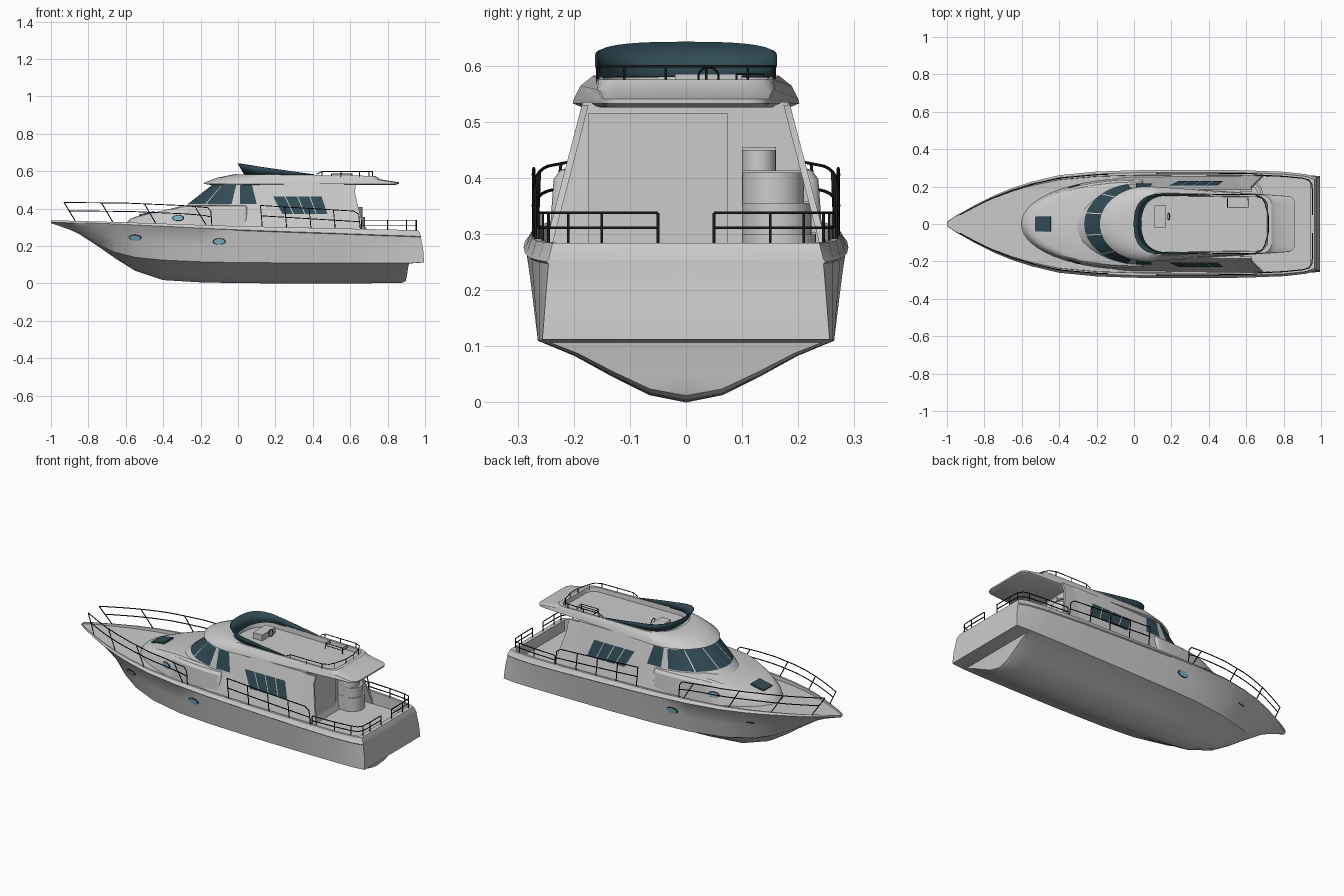
import bpy, bmesh
from math import sin, cos, pi, radians, sqrt
from mathutils import Vector

if "Cube" in bpy.data.objects:
    bpy.data.objects.remove(bpy.data.objects["Cube"])


def mat(name, *rgb):
    m = bpy.data.materials.new(name)
    m.diffuse_color = (*rgb, 1)
    m.use_nodes = True
    m.node_tree.nodes["Principled BSDF"].inputs["Base Color"].default_value = m.diffuse_color
    return m


GLASS = mat("dark_glass", .03, .07, .09)
BLUE = mat("blue_glass", .2, .45, .6)
BLACK = mat("black_metal", .01, .01, .01)


def loft(name, rings, closed=True, caps=True, material=None):
    bm = bmesh.new()
    vs = [[bm.verts.new(p) for p in r] for r in rings]
    n = len(rings[0])
    for a, b in zip(vs, vs[1:]):
        for j in range(n if closed else n - 1):
            k = (j + 1) % n
            bm.faces.new((a[j], a[k], b[k], b[j]))
    if closed and caps:
        bm.faces.new(vs[0])
        bm.faces.new(vs[-1])
    bmesh.ops.remove_doubles(bm, verts=bm.verts, dist=1e-5)
    bmesh.ops.recalc_face_normals(bm, faces=bm.faces)
    me = bpy.data.meshes.new(name)
    bm.to_mesh(me)
    bm.free()
    ob = bpy.data.objects.new(name, me)
    bpy.context.collection.objects.link(ob)
    if material:
        me.materials.append(material)
    return ob


def tubes(name, paths, r=.0027):
    cu = bpy.data.curves.new(name, 'CURVE')
    cu.dimensions = '3D'
    cu.bevel_depth, cu.bevel_resolution, cu.use_fill_caps = r, 1, True
    for p in paths:
        s = cu.splines.new('POLY')
        s.points.add(len(p) - 1)
        for q, c in zip(s.points, p):
            q.co = (*c, 1)
    cu.materials.append(BLACK)
    bpy.context.collection.objects.link(bpy.data.objects.new(name, cu))


def box(name, c, size, material=None):
    bpy.ops.mesh.primitive_cube_add(size=1, location=c)
    ob = bpy.context.object
    ob.name, ob.scale = name, size
    if material:
        ob.data.materials.append(material)
    return ob


def interp(x, pts):
    for (a, u), (b, v) in zip(pts, pts[1:]):
        if x <= b:
            return u + (v - u) * max(0, x - a) / (b - a)
    return pts[-1][1]


def outline(z, xf, xb, w, wb, L, r=.02, e=1.0):
    """Plan outline: rounded nose, tapering sides, rounded aft corners; z may depend on x."""
    half = [(xf + L * (1 - cos(a) ** e), w * sin(a) ** e) for a in [i * pi / 2 / 14 for i in range(14)]]
    half.append((xf + L, w))
    half += [(xb - r + r * sin(a), wb - r + r * cos(a)) for a in [i * pi / 8 for i in range(5)]]
    pts = half + [(x, -y) for x, y in half[:0:-1]]
    return [(x, y, z(x) if callable(z) else z) for x, y in pts]


# Hull: stations of x, keel z, chine y, chine z, rub-rail y, rub-rail z
ST = [(-1, .322, .004, .325, .012, .331), (-.95, .305, .010, .312, .045, .330),
      (-.9, .288, .018, .297, .072, .328), (-.85, .265, .028, .275, .1, .326),
      (-.75, .20, .05, .212, .15, .322), (-.65, .13, .105, .165, .19, .318),
      (-.55, .068, .155, .14, .222, .313), (-.4, .018, .208, .125, .257, .306),
      (-.2, .006, .243, .116, .276, .296), (0, .002, .255, .112, .283, .287),
      (.3, 0, .262, .11, .285, .276), (.57, 0, .264, .11, .283, .267),
      (.585, 0, .264, .11, .283, .266), (.8, .002, .264, .11, .275, .258),
      (.92, .004, .262, .11, .262, .254), (.99, .012, .256, .112, .245, .251)]


def bulwark_y(x):
    return interp(x, [(s[0], s[4] * .97) for s in ST])


def bulwark_z(x):
    return interp(x, [(s[0], s[5]) for s in ST]) + .006 + .0135 * (x + 1)


def station(x, zk, yc, zc, yr, zr):
    last = x > .95
    zb, yb = bulwark_z(x), bulwark_y(x)
    zd = .22 if x > .58 else zb - min(.03, .01 + .02 * (x + 1))
    row = []
    for f, g in [(0, 0), (.25, .12), (.5, .42), (.75, .75), (.95, .95)]:
        xx = .895 + .02 * f if last else (.88 if x > .9 else x)
        row.append((xx, yc * f, zk + (zc - zk) * g))
    row.append((.995 if last else x, yc, zc))
    row.append((.99 if last else x, yc * .5 + yr * .5, (zc + zr) / 2))
    xt = .978 if last else x
    row += [(xt, yr, zr - .004), (xt, yr * 1.015, zr), (xt, yr, zr + .004)]
    xi = .94 if last else x
    row += [(.965 if last else x, yb, zb), (xi, yb * .95, zb), (xi, yb * .945, zd), (xi, 0, zd)]
    return row


rows = [station(*s) for s in ST]
flat = lambda r: [(x, 0, z) for x, y, z in r]
hull = loft("hull", [flat(rows[0])] + rows + [flat(rows[-1])], closed=False)
hull.modifiers.new("mirror", 'MIRROR').use_axis = (False, True, False)

# Forward trunk cabin
top = lambda d: (lambda x: min(.42, .355 + (x + .56) * .225) - d)
trunk = loft("trunk_cabin", [outline(.27, -.62, .05, .245, .245, .62),
                             outline(top(.022), -.595, .05, .236, .236, .6),
                             outline(top(.006), -.575, .05, .224, .224, .58),
                             outline(top(0), -.545, .05, .205, .205, .55)])


# Deckhouse
def hw(z):
    return .187 + (.525 - z) * .26


def hx(z):
    return -.27 + (z - .42) * 1.27


house = loft("deckhouse", [outline(z, hx(z), .57, hw(z), hw(z), .02 - hx(z), .01) for z in (.22, .3, .42, .535)])


def pane(name, s, bottom, topx, z0, z1):
    """Flat side pane given x ranges at its bottom and top edges."""
    loft(name, [[(x, s * (hw(z) + .003), z) for x in xs] for z, xs in ((z0, bottom), (z1, topx))],
         closed=False, material=GLASS)


for i in range(5):  # wraparound windscreen
    a0, a1 = radians(-80 + 32 * i + .8), radians(-48 + 32 * i - .8)
    rings = []
    for z in (.426, .527):
        L = .02 - hx(z)
        rings.append([(hx(z) + L * (1 - cos(a)) - .004 * cos(a), (hw(z) + .003) * sin(a), z)
                      for a in [a0 + (a1 - a0) * k / 6 for k in range(7)]])
    loft("windscreen_pane", rings, closed=False, material=GLASS)

for s in (-1, 1):
    pane("wheelhouse_window", s, (.01, .1), (.01, .075), .424, .527)
    for k in range(4):  # saloon window panes
        f0, f1 = k / 4 + .01, (k + 1) / 4 - .01
        pane("saloon_window", s, (.235 + .245 * f0, .235 + .245 * f1),
             (.185 + .265 * f0, .185 + .265 * f1), .372, .465)
    # Curved aft wing of the deckhouse side
    loft("aft_wing", [[(.55, s * hw(z), z), (xe, s * hw(z), z), (xe, s * (hw(z) - .012), z),
                       (.55, s * (hw(z) - .012), z)]
                      for z, xe in ((.22, .69), (.29, .675), (.36, .655), (.44, .635), (.49, .625), (.53, .63))])

# Roof with overhang and recessed flybridge floor
tilt = lambda z: (lambda x: z - .012 * max(0, x))
loft("roof", [outline(.526, -.14, .84, .185, .14, .2, .03), outline(.533, -.185, .86, .202, .15, .26, .04),
              outline(lambda x: .541, -.175, .86, .2, .15, .25, .04),
              outline(tilt(.566), -.11, .76, .188, .158, .23, .05),
              outline(tilt(.584), -.02, .735, .166, .156, .18, .05, .8),
              outline(tilt(.584), .02, .715, .152, .145, .15, .05, .8),
              outline(.552, .025, .71, .15, .143, .15, .05, .8)])


# Flybridge wind deflector
def screen(xf, w, zf):
    side = [(xf + .15 * (1 - cos(a) ** .8), w * sin(a) ** .8) for a in [i * pi / 20 for i in range(10)]]
    side += [(xf + .15, w), (.28, w), (.41, .156)]
    pts = [(x, -y) for x, y in side[:0:-1]] + side
    return [(x, y, zf(x)) for x, y in pts]


sc = loft("flybridge_screen", [screen(.035, .156, tilt(.58)), screen(-.002, .162, lambda x: .64 - .058 * x / .41)],
          closed=False, material=GLASS)
sc.modifiers.new("thickness", 'SOLIDIFY').thickness = .005

# Flybridge helm
box("helm_console", (.14, .04, .568), (.06, .12, .035))
bpy.ops.mesh.primitive_torus_add(major_radius=.018, minor_radius=.002, location=(.185, .04, .58),
                                 rotation=(0, radians(75), 0), major_segments=24, minor_segments=6)
bpy.context.object.name = "steering_wheel"
bpy.context.object.data.materials.append(BLACK)
tubes("stair_guard", [[(.5, .14, z), (.5, .09, z), (.61, .09, z), (.61, .14, z)] for z in (.572, .585)]
      + [[(x, .09, .552), (x, .09, .585)] for x in (.5, .61)], .002)

# Cockpit stairs to the flybridge
for r, z in ((.066, .3), (.062, .355), (.055, .41), (.03, .452)):
    bpy.ops.mesh.primitive_cylinder_add(vertices=32, radius=r, depth=z - .22, location=(.555 + r, .1 + r, (z + .22) / 2))
    bpy.context.object.name = "stair_step"
    box("stair_tread", (.59, .1 + r, z), (.06, 2 * r, .006))
box("cabin_door", (.572, -.05, .37), (.006, .25, .29))


# Guard rails
def edge(x, s, z):
    return (x, s * (bulwark_y(x) - .004), z)


bow, side, stern, fly = [], [], [], []
bz = lambda x: interp(x, [(-.93, .433), (-.6, .43), (-.3, .417), (-.16, .405)])
sz = lambda x: .417 - .06 * (x - .12)
for s in (-1, 1):
    xs = [-.93 + .77 * i / 16 for i in range(17)]
    bow.append([edge(x, s, bz(x)) for x in xs] + [edge(-.145, s, .385), edge(-.14, s, bulwark_z(-.14))])
    bow.append([edge(x + .025, s, bz(x) - .045) for x in xs[:-1]] + [edge(-.14, s, .355)])
    for x in (-.93, -.73, -.5, -.23):
        bow.append([edge(x, s, bz(x)), edge(x + .06, s, bulwark_z(x + .06))])
    xs = [.12 + .5 * i / 8 for i in range(9)]
    side.append([edge(x, s, sz(x)) for x in xs] + [edge(.645, s, .37), edge(.655, s, .285)])
    side.append([edge(x, s, sz(x) - .055) for x in xs] + [edge(.65, s, .33)])
    for x in (.12, .25, .38, .51):
        side.append([edge(x, s, sz(x)), edge(x + .01, s, bulwark_z(x))])
    loop = [(.66, .262), (.8, .255), (.9, .245), (.935, .235), (.952, .21), (.955, .15), (.955, .05)]
    for z in (.338, .311):
        stern.append([(x, s * y, z) for x, y in loop])
    stern += [[(x, s * y, .278), (x, s * y, .338)] for x, y in loop if x != .935]
    fly += [[(x, s * y, .566), (x, s * y, .599)] for x, y in
            ((.45, .158), (.55, .158), (.65, .156), (.7, .11), (.72, .036))]
arc = [(.42, .157), (.45, .158), (.55, .158), (.65, .156), (.685, .14), (.7, .11), (.72, .036)]
arc += [(x, -y) for x, y in arc[::-1]]
fly.append([(x, y, .584 if x == .42 else .599) for x, y in arc])
tubes("bow_rail", bow)
tubes("side_rail", side)
tubes("stern_rail", stern)
tubes("flybridge_rail", fly, .0023)

# Portholes seated on the hull and trunk surfaces
bpy.context.view_layer.update()


def porthole(ob, x, z, s, sx=.03, sz=.015):
    hit, p, n, _ = ob.ray_cast(Vector((x, s, z)), Vector((0, -s, 0)))
    if not hit:
        return
    if n.y * s < 0:
        n = -n
    rot = n.to_track_quat('Z', 'Y').to_euler()
    bpy.ops.mesh.primitive_cylinder_add(vertices=32, radius=1, depth=1, location=p, rotation=rot)
    o = bpy.context.object
    o.name, o.scale = "porthole_glass", (sx, sz, .009)
    o.data.materials.append(BLUE)
    bpy.ops.mesh.primitive_torus_add(major_radius=1, minor_radius=.14, major_segments=32, minor_segments=6,
                                     location=p, rotation=rot)
    o = bpy.context.object
    o.name, o.scale = "porthole_rim", (sx, sz, .03)
    o.data.materials.append(BLACK)


for s in (-1, 1):
    porthole(hull, -.1, .225, s)
    porthole(trunk, -.32, .35, s, .028, .014)
porthole(hull, -.55, .245, -1)
porthole(hull, -.55, .245, 1, .02, .004)

# Foredeck hatch
hatch = box("deck_hatch", (-.487, 0, .373), (.085, .08, .01), GLASS)
hatch.rotation_euler.y = -.22

# Smooth shading with sharp edges kept
bpy.ops.object.select_all(action='DESELECT')
for o in bpy.data.objects:
    if o.type == 'MESH':
        o.select_set(True)
        bpy.context.view_layer.objects.active = o
bpy.ops.object.shade_smooth_by_angle(angle=radians(32))
